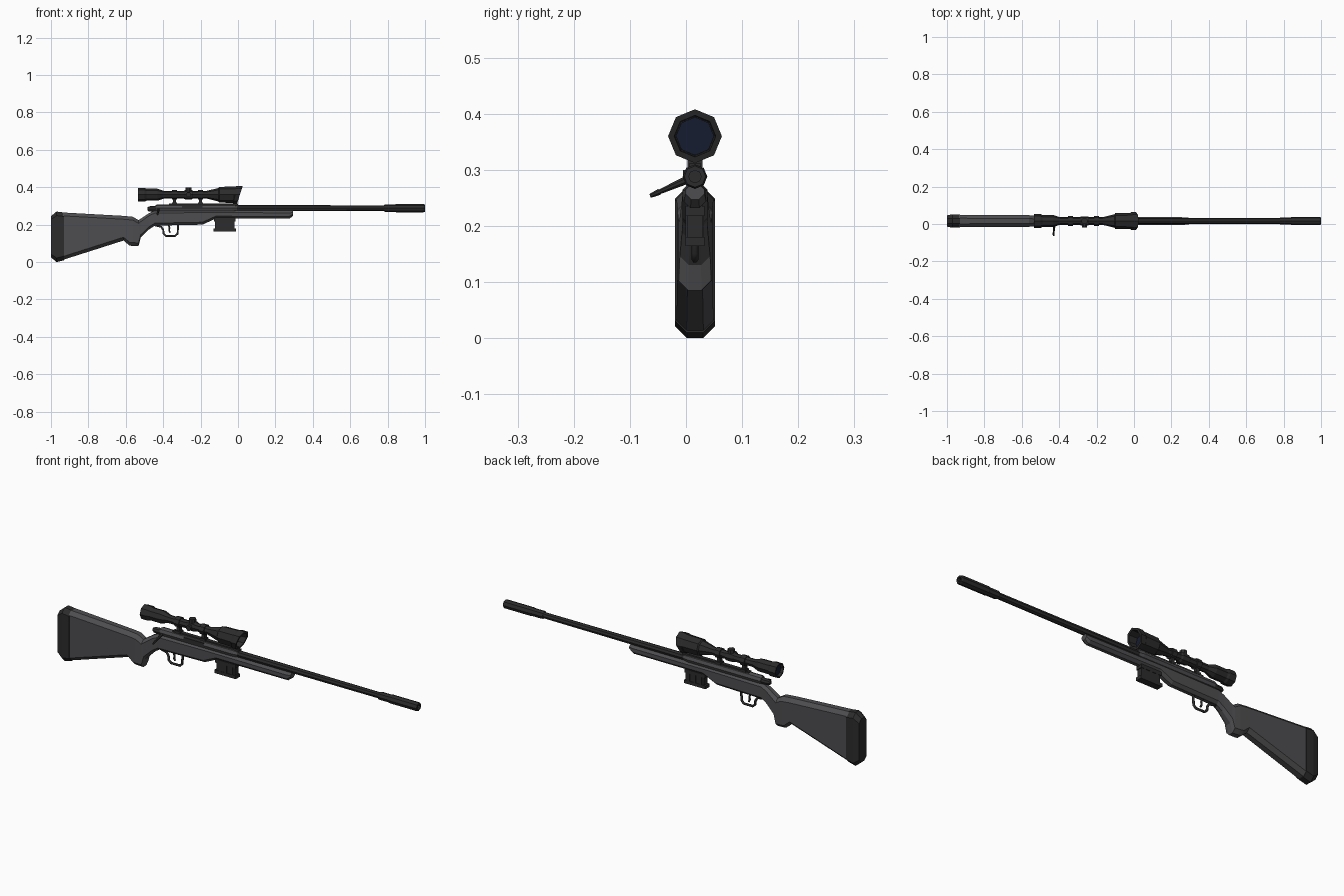
import bpy, bmesh, math
from mathutils import Vector

if "Cube" in bpy.data.objects:
    bpy.data.objects.remove(bpy.data.objects["Cube"])

CY = 0.016      # rifle centre plane
BORE = 0.288    # barrel axis height
SCOPE = 0.36    # scope axis height


def material(name, col):
    m = bpy.data.materials.new(name)
    m.diffuse_color = (*col, 1)
    m.use_nodes = True
    m.node_tree.nodes["Principled BSDF"].inputs["Base Color"].default_value = m.diffuse_color
    return m


GREY = material("stock_grey", (0.075, 0.075, 0.08))
BLACK = material("dark_metal", (0.025, 0.025, 0.026))
GLASS = material("lens_glass", (0.008, 0.012, 0.03))


def skin(name, rings, mat):
    """Join successive rings of points with quads and cap both ends."""
    bm = bmesh.new()
    vs = [[bm.verts.new(p) for p in ring] for ring in rings]
    n = len(vs[0])
    for a, b in zip(vs, vs[1:]):
        for i in range(n):
            bm.faces.new((a[i], a[(i + 1) % n], b[(i + 1) % n], b[i]))
    bm.faces.new(vs[0])
    bm.faces.new(vs[-1])
    bmesh.ops.recalc_face_normals(bm, faces=bm.faces)
    me = bpy.data.meshes.new(name)
    bm.to_mesh(me)
    bm.free()
    ob = bpy.data.objects.new(name, me)
    me.materials.append(mat)
    bpy.context.collection.objects.link(ob)
    return ob


def body(name, stations, mat, cut):
    """Chamfered slab lofted along x; stations are (x, bottom, top, half width)."""
    rings = []
    for x, b, t, w in stations:
        c = min(cut, w * 0.6, (t - b) * 0.4)
        half = [(w - c, b), (w, b + c), (w, t - c), (w - c, t)]
        pts = half + [(-y, z) for y, z in reversed(half)]
        rings.append([(x, CY + y, z) for y, z in pts])
    return skin(name, rings, mat)


def lathe(name, profile, z, mat, n=8):
    """Turned part along x; profile is (x, radius[, slant])."""
    rings = []
    for x, r, *s in profile:
        s = s[0] if s else 0
        ang = [2 * math.pi * i / n for i in range(n)]
        rings.append([(x + s * math.cos(a), CY + r * math.sin(a), z + r * math.cos(a)) for a in ang])
    return skin(name, rings, mat)


def box(name, x0, x1, z0, z1, w, mat=BLACK, y=0):
    sq = [(-w, z0), (w, z0), (w, z1), (-w, z1)]
    return skin(name, [[(x, CY + y + a, z) for a, z in sq] for x in (x0, x1)], mat)


def rod(name, p, q, r0, r1, mat=BLACK, n=8):
    """Tapered rod between two points."""
    p, q = Vector(p), Vector(q)
    rot = (q - p).to_track_quat('Z', 'Y')
    ring = lambda c, r: [c + rot @ Vector((r * math.cos(2 * math.pi * (i + .5) / n),
                                           r * math.sin(2 * math.pi * (i + .5) / n), 0)) for i in range(n)]
    return skin(name, [ring(p, r0), ring(q, r1)], mat)


def wire(name, pts, r):
    """Bent square-ish bar through the points."""
    cu = bpy.data.curves.new(name, 'CURVE')
    cu.dimensions = '3D'
    cu.bevel_depth = r
    cu.bevel_resolution = 1
    cu.use_fill_caps = True
    sp = cu.splines.new('POLY')
    sp.points.add(len(pts) - 1)
    for pt, (x, z) in zip(sp.points, pts):
        pt.co = (x, CY, z, 1)
    cu.materials.append(BLACK)
    ob = bpy.data.objects.new(name, cu)
    bpy.context.collection.objects.link(ob)
    bpy.ops.object.select_all(action='DESELECT')
    ob.select_set(True)
    bpy.context.view_layer.objects.active = ob
    bpy.ops.object.convert(target='MESH')


# Stock, grip and fore-end
body("stock", [
    (-.935, .012, .265, .033), (-.612, .115, .247, .031), (-.58, .088, .244, .031),
    (-.562, .086, .242, .031), (-.532, .085, .224, .029), (-.52, .13, .232, .027),
    (-.475, .175, .262, .023), (-.445, .195, .275, .022), (-.19, .2, .278, .022),
    (-.12, .232, .278, .022), (.275, .232, .275, .02), (.295, .247, .275, .017)], GREY, .018)
body("butt_pad", [(-1, .025, .245, .03), (-.97, 0, .27, .036), (-.93, .01, .265, .036)], BLACK, .022)

# Receiver, barrel and muzzle
lathe("receiver", [(-.44, .017), (-.43, .021), (-.03, .021), (0, .016)], BORE, GREY)
lathe("barrel", [(-.02, .017), (.8, .015)], BORE, BLACK)
lathe("muzzle_brake", [(.78, .017), (.787, .02), (.84, .02), (.845, .022), (.992, .022),
                       (1, .019), (1, .011), (.95, .011)], BORE, BLACK)
box("scope_rail", -.37, 0, .3, .312, .01)
box("ejection_port", -.3, -.19, .285, .3, .003, BLACK, -.018)

# Bolt with its handle
lathe("bolt_shroud", [(-.485, .008), (-.475, .014), (-.45, .016), (-.41, .016)], .284, BLACK)
rod("bolt_handle", (-.425, CY - .01, .284), (-.43, -.056, .257), .008, .004)
rod("bolt_knob", (-.43, -.047, .261), (-.43, -.064, .2535), .006, .004)

# Scope tube with slanted sunshade
lathe("scope_body", [
    (-.522, .027), (-.535, .031), (-.535, .037), (-.5, .037), (-.49, .032), (-.43, .032),
    (-.395, .02), (-.17, .02), (-.105, .036), (-.1, .042), (-.02, .044, .005), (-.015, .048, .012),
    (.01, .048, .015), (.01, .037, .012), (-.03, .035)], SCOPE, BLACK)
lathe("front_lens", [(-.032, .034), (-.026, .034)], SCOPE, GLASS)
lathe("eyepiece_lens", [(-.524, .026), (-.52, .026)], SCOPE, GLASS)

# Scope rings on posts
for label, x in (("rear", -.34), ("front", -.2)):
    lathe(label + "_scope_ring", [(x - .013, .026), (x + .013, .026)], SCOPE, BLACK)
    box(label + "_scope_post", x - .008, x + .008, .308, .345, .009)
    box(label + "_scope_clamp", x - .014, x + .014, .305, .318, .013)

# Adjustment turrets
lathe("turret_collar", [(-.29, .02), (-.283, .025), (-.247, .025), (-.24, .02)], SCOPE, BLACK)
rod("top_turret", (-.265, CY, .375), (-.265, CY, .398), .018, .017)
rod("side_turret", (-.265, CY, SCOPE), (-.265, CY - .034, SCOPE), .015, .014)

# Magazine with side ribs and base plate
box("magazine", -.122, -.018, .17, .24, .014)
box("magazine_base", -.132, -.012, .164, .18, .017)
box("magazine_lip", -.128, -.014, .218, .236, .017)
for i in range(3):
    x = -.11 + i * .034
    box(f"magazine_rib_{i + 1}", x, x + .012, .178, .22, .0165)

# Trigger and guard
wire("trigger_guard", [(-.45, .198), (-.41, .188), (-.4, .172), (-.398, .152), (-.385, .14),
                       (-.335, .14), (-.323, .152), (-.32, .2)], .006)
wire("trigger", [(-.372, .2), (-.366, .183), (-.368, .168), (-.362, .157)], .005)
